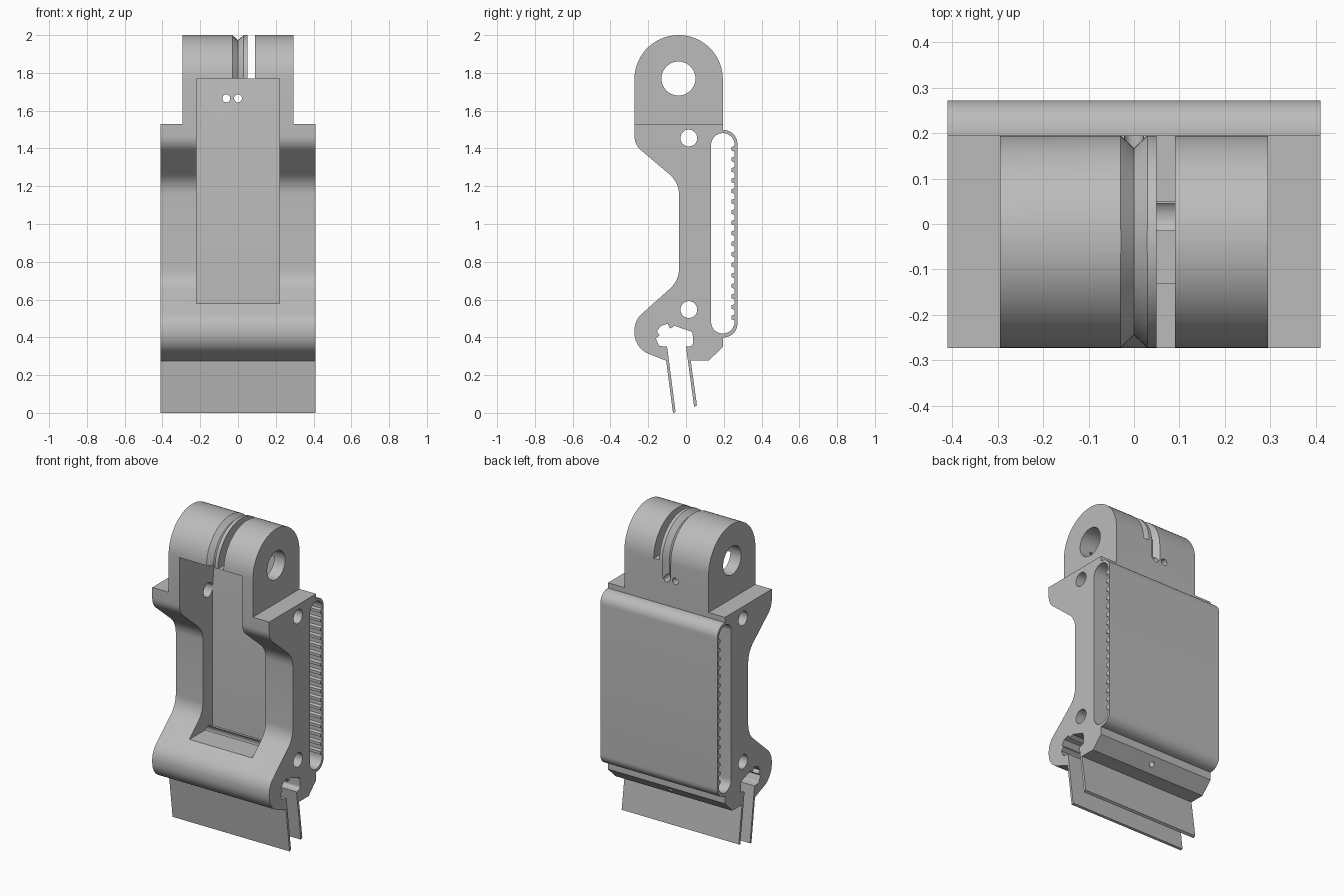
import bpy, bmesh, math
from mathutils import Vector

cube = bpy.data.objects.get("Cube")
if cube:
    bpy.data.objects.remove(cube)

grey = bpy.data.materials.new("plain grey")
grey.use_nodes = True
COLOUR = (0.5, 0.5, 0.5, 1)
grey.diffuse_color = COLOUR
grey.node_tree.nodes["Principled BSDF"].inputs["Base Color"].default_value = COLOUR


def rounded(corners):
    """Turn (y, z, radius) corners into an outline with filleted corners."""
    out = []
    n = len(corners)
    for i, c in enumerate(corners):
        p = Vector(c[:2])
        if len(c) < 3:
            out.append(p)
            continue
        a = (Vector(corners[i - 1][:2]) - p).normalized()
        b = (Vector(corners[(i + 1) % n][:2]) - p).normalized()
        half = a.angle(b) / 2
        centre = p + (a + b).normalized() * (c[2] / math.sin(half))
        reach = c[2] / math.tan(half)
        start, end = p + a * reach - centre, p + b * reach - centre
        sweep = start.angle(end)
        steps = max(3, round(math.degrees(sweep) / 6))
        for k in range(steps + 1):
            t = k / steps
            out.append(centre + (start * math.sin((1 - t) * sweep)
                                 + end * math.sin(t * sweep)) / math.sin(sweep))
    return out


def finish(bm, name):
    bmesh.ops.recalc_face_normals(bm, faces=bm.faces)
    mesh = bpy.data.meshes.new(name)
    bm.to_mesh(mesh)
    bm.free()
    mesh.materials.append(grey)
    obj = bpy.data.objects.new(name, mesh)
    bpy.context.collection.objects.link(obj)
    return obj


def prism(name, outline, x0, x1):
    """Extrude a side outline of (y, z) points across x."""
    bm = bmesh.new()
    face = bm.faces.new([bm.verts.new((x0, p[0], p[1])) for p in outline])
    moved = bmesh.ops.extrude_face_region(bm, geom=[face])["geom"]
    bmesh.ops.translate(bm, vec=(x1 - x0, 0, 0),
                        verts=[v for v in moved if isinstance(v, bmesh.types.BMVert)])
    return finish(bm, name)


def box(name, x0, x1, y0, y1, z0, z1):
    return prism(name, [(y0, z0), (y1, z0), (y1, z1), (y0, z1)], x0, x1)


def rod(name, start, end, radius, sides=32):
    start, end = Vector(start), Vector(end)
    axis = end - start
    bm = bmesh.new()
    bmesh.ops.create_cone(bm, cap_ends=True, segments=sides, radius1=radius,
                          radius2=radius, depth=axis.length)
    bm.transform(axis.to_track_quat("Z", "Y").to_matrix().to_4x4())
    bmesh.ops.translate(bm, vec=(start + end) / 2, verts=bm.verts)
    return finish(bm, name)


def cut(target, cutter):
    cutter.hide_render = True
    mod = target.modifiers.new("cut", "BOOLEAN")
    mod.operation = "DIFFERENCE"
    mod.solver = "EXACT"
    mod.object = cutter
    bpy.ops.object.select_all(action="DESELECT")
    target.select_set(True)
    bpy.context.view_layer.objects.active = target
    bpy.ops.object.modifier_apply(modifier=mod.name)
    bpy.data.objects.remove(cutter)


# Body outline: lug, waisted front, two lips, lip cavity, back band
FRONT, BACK = -0.273, 0.195
outline = rounded([
    (BACK, 2.0, 0.2335), (FRONT, 2.0, 0.2335),
    (FRONT, 1.42, 0.1), (-0.037, 1.22, 0.14),
    (-0.037, 0.70, 0.14), (FRONT, 0.49, 0.12), (FRONT, 0.343, 0.12),
    (-0.105, 0.276), (-0.069, 0.0), (-0.055, 0.004), (-0.1, 0.35),
    (-0.143, 0.355, 0.01), (-0.16, 0.395), (-0.138, 0.412), (-0.155, 0.43),
    (-0.133, 0.46), (-0.097, 0.472), (-0.085, 0.446), (-0.06, 0.461),
    (0.035, 0.428, 0.02), (0.038, 0.355, 0.02),
    (0.0, 0.35), (0.043, 0.032), (0.058, 0.04), (0.025, 0.278),
    (0.122, 0.278), (BACK, 0.35), (BACK, 0.4),
    (0.272, 0.4, 0.072), (0.272, 1.497, 0.072), (BACK, 1.497),
])
body = prism("clamp_body", outline, -0.41, 0.41)

# Shoulders beside the lug
for side in (-1, 1):
    cut(body, box("shoulder_cutter", side * 0.295, side * 0.6, -0.5, 0.5, 1.53, 2.2))

# Long back opening with a row of teeth on the band's inner face
teeth = []
for i in range(17):
    z = 0.505 + i * 0.0558
    teeth += [(0.257, z - 0.015), (0.24, z - 0.009), (0.24, z + 0.009), (0.257, z + 0.015)]
opening = rounded([(0.133, 0.42, 0.0615), (0.257, 0.42, 0.0615)] + teeth
                  + [(0.257, 1.481, 0.0615), (0.133, 1.481, 0.0615)])
cut(body, prism("toothed_opening_cutter", opening, -0.6, 0.6))

# Front pocket with a leaning upper floor
cut(body, prism("pocket_cutter", [(-0.5, 0.58), (0.06, 0.58), (0.06, 1.46),
                                  (0.095, 1.77), (-0.5, 1.77)], -0.22, 0.22))

# Cross holes: pivot and two pins
for y, z, radius in ((-0.04, 1.77, 0.09), (0.015, 1.455, 0.0445), (0.015, 0.547, 0.0445)):
    cut(body, rod("cross_hole_cutter", (-0.6, y, z), (0.6, y, z), radius, 48))

# Slot through the lug
cut(body, box("slot_cutter", 0.05, 0.09, -0.5, 0.5, 1.77, 2.2))

# V groove that follows the lug over the top and down the back
path = [(Vector((FRONT, 1.7)), Vector((-1, 0)))]
for k in range(31):
    a = math.pi * (1 - k / 30)
    n = Vector((math.cos(a), math.sin(a)))
    path.append((Vector((-0.039, 1.7665)) + n * 0.2338, n))
path.append((Vector((BACK, 1.665)), Vector((1, 0))))
bm = bmesh.new()
rings = []
for p, n in path:
    ring = [(x, *(p + n * d)) for x, d in ((-0.042, 0.012), (0, -0.028), (0.042, 0.012))]
    rings.append([bm.verts.new(co) for co in ring])
for r, s in zip(rings, rings[1:]):
    for j in range(3):
        k = (j + 1) % 3
        bm.faces.new((r[j], r[k], s[k], s[j]))
bm.faces.new(rings[0])
bm.faces.new(rings[-1])
cut(body, finish(bm, "groove_cutter"))

# Cord holes into the pocket and up from the lower bevel
for x in (-0.062, 0):
    cut(body, rod("cord_hole_cutter", (x, 0.0, 1.665), (x, 0.4, 1.665), 0.021))
cut(body, rod("bevel_hole_cutter", (0, 0.205, 0.242), (0, 0.015, 0.55), 0.016))

bpy.ops.object.select_all(action="DESELECT")
body.select_set(True)
bpy.context.view_layer.objects.active = body
bpy.ops.object.shade_smooth_by_angle(angle=math.radians(25))
